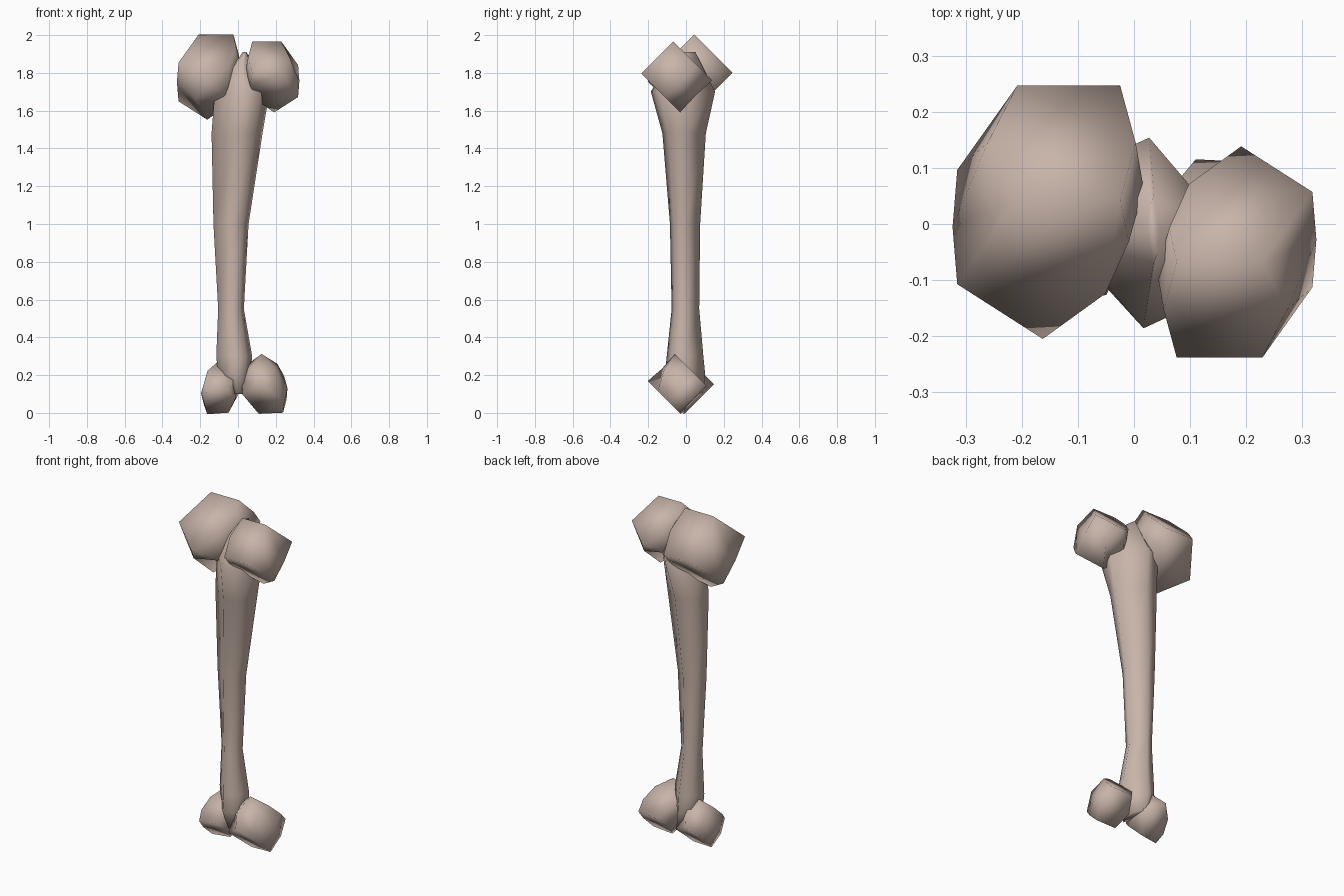
import bpy, bmesh
from math import radians, cos, sin
from mathutils import Matrix, Vector

if "Cube" in bpy.data.objects:
    bpy.data.objects.remove(bpy.data.objects["Cube"])

# Single dusty bone colour
bone = bpy.data.materials.new("dusty_bone")
bone.use_nodes = True
colour = (0.58, 0.46, 0.40, 1)
bone.diffuse_color = colour
bone.node_tree.nodes["Principled BSDF"].inputs["Base Color"].default_value = colour


def loft(name, rings, matrix=Matrix()):
    """Skin a list of equal-length point rings, cap the ends, shade smooth."""
    bm = bmesh.new()
    loops = [[bm.verts.new(matrix @ Vector(p)) for p in ring] for ring in rings]
    n = len(loops[0])
    for low, high in zip(loops, loops[1:]):
        for i in range(n):
            j = (i + 1) % n
            bm.faces.new((low[i], low[j], high[j], high[i]))
    bm.faces.new(loops[0][::-1])
    bm.faces.new(loops[-1])
    bmesh.ops.recalc_face_normals(bm, faces=bm.faces)
    for f in bm.faces:
        f.smooth = True
    mesh = bpy.data.meshes.new(name)
    bm.to_mesh(mesh)
    bm.free()
    mesh.materials.append(bone)
    obj = bpy.data.objects.new(name, mesh)
    bpy.context.collection.objects.link(obj)
    return obj


# Shaft: flattened six-sided rings as height, centre x, centre y, half widths
sections = [
    (0.10, 0.00, 0.00, 0.035, 0.09),
    (0.20, -0.02, -0.005, 0.085, 0.107),
    (0.30, -0.02, -0.005, 0.095, 0.097),
    (0.55, -0.037, -0.003, 0.068, 0.073),
    (1.00, -0.037, -0.005, 0.093, 0.080),
    (1.48, -0.005, -0.010, 0.135, 0.115),
    (1.70, 0.022, -0.016, 0.145, 0.170),
    (1.91, 0.035, -0.01, 0.010, 0.06),
]
angles = [radians(a) for a in (2, 88, 135, 182, 268, 315)]
loft("shaft", [[(cx + rx * cos(a), cy + ry * sin(a), z) for a in angles]
               for z, cx, cy, rx, ry in sections])

# Knobs: one chunky block with a bulging waist, tilted and reused at four sizes
cap = [(-0.107, 0.147), (0.046, 0.147), (0.135, -0.03),
       (0.008, -0.145), (-0.085, -0.05), (-0.12, 0.06)]
waist = [(-0.13, 0.147), (0.09, 0.147), (0.142, -0.03),
         (0.06, -0.14), (-0.085, -0.115), (-0.142, 0.05)]
half_depth = 0.12
layers = [(cap, -half_depth), (waist, 0), (cap, half_depth)]


def knob(name, centre, scale, yaw, roll):
    matrix = (Matrix.Translation(centre) @ Matrix.Rotation(radians(yaw), 4, "Z")
              @ Matrix.Rotation(radians(135), 4, "X")
              @ Matrix.Rotation(radians(roll), 4, "Z") @ Matrix.Scale(scale, 4))
    loft(name, [[(x, y, z) for x, y in outline] for outline, z in layers], matrix)


knob("upper_left_knob", (0.183, -0.049, 1.778), 1.0, 0, 0)
knob("upper_right_knob", (-0.153, 0.02, 1.777), 1.2, 180, 0)
knob("lower_left_knob", (0.14, -0.045, 0.155), 0.84, 0, 184)
knob("lower_right_knob", (-0.095, 0.01, 0.138), 0.74, 180, 174)
